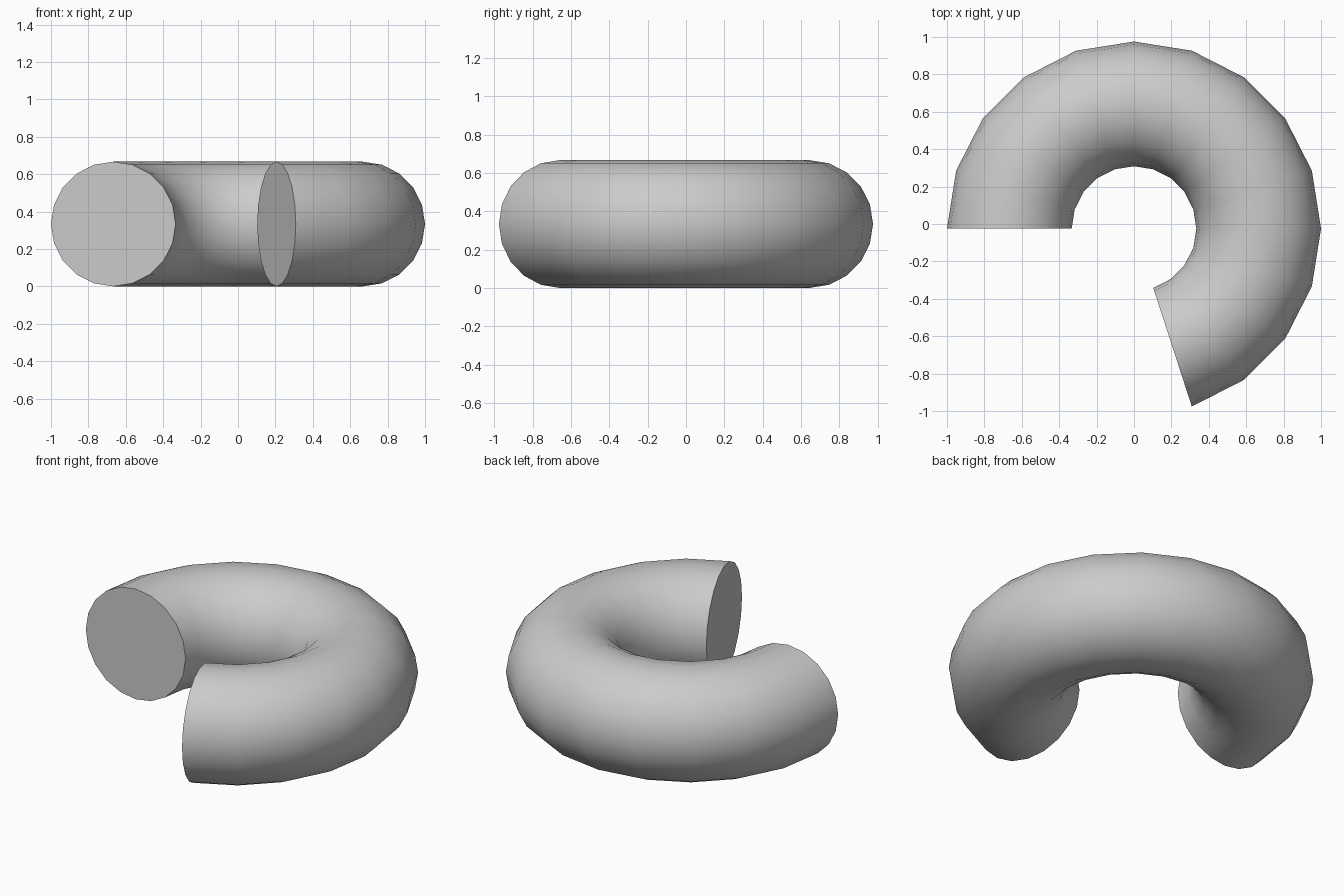
import bpy, bmesh
from math import sin, cos, pi, radians

if "Cube" in bpy.data.objects:
    bpy.data.objects.remove(bpy.data.objects["Cube"])

MAJOR, MINOR = 2 / 3, 1 / 3
SIDES, STEPS = 20, 14          # 18 degree steps both ways
CENTRE_Y = -0.0245

bm = bmesh.new()

# Rings of the tube, swept clockwise from the left (180) to -72 degrees
rings = []
for i in range(STEPS + 1):
    a = radians(180 - 18 * i)
    ring = []
    for j in range(SIDES):
        t = 2 * pi * j / SIDES
        r = MAJOR + MINOR * cos(t)
        ring.append(bm.verts.new((r * cos(a), CENTRE_Y + r * sin(a), MINOR + MINOR * sin(t))))
    rings.append(ring)

# Tube skin
for p, q in zip(rings, rings[1:]):
    for j in range(SIDES):
        k = (j + 1) % SIDES
        bm.faces.new((p[j], p[k], q[k], q[j]))

# Flat end caps
bm.faces.new(rings[0])
bm.faces.new(rings[-1])
bmesh.ops.recalc_face_normals(bm, faces=bm.faces)

mesh = bpy.data.meshes.new("torus_segment")
bm.to_mesh(mesh)
bm.free()
obj = bpy.data.objects.new("torus_segment", mesh)
bpy.context.collection.objects.link(obj)

# Smooth tube with crisp cap rims
bpy.context.view_layer.objects.active = obj
obj.select_set(True)
bpy.ops.object.shade_smooth_by_angle(angle=radians(30))
